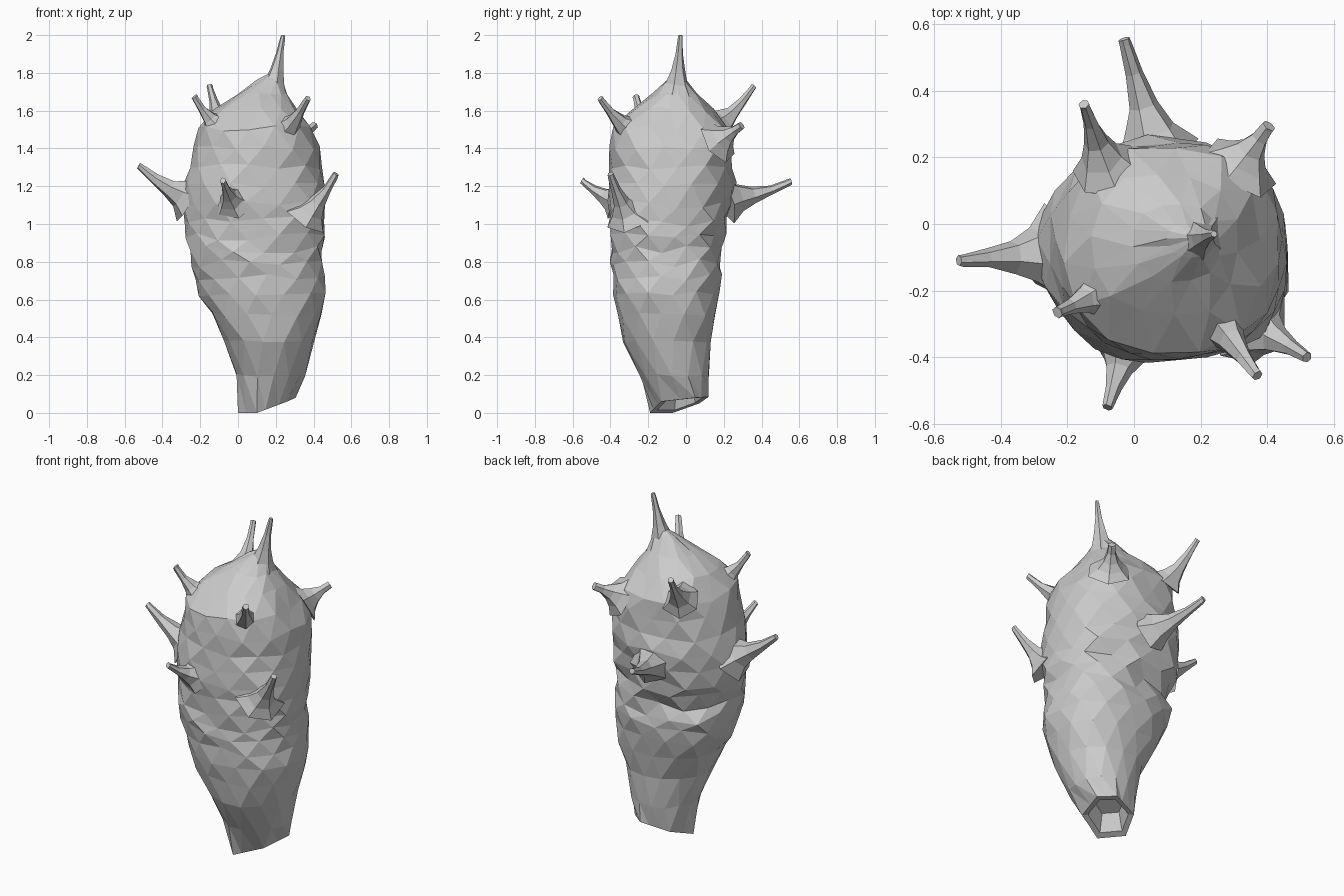
import bpy, bmesh, random
from math import sin, cos, pi, radians, exp
from mathutils import Vector

if "Cube" in bpy.data.objects:
    bpy.data.objects.remove(bpy.data.objects["Cube"])

random.seed(7)
N = 14

# z, xmin, xmax, ymin, ymax of the body silhouette
PROFILE = [
    (0.00, 0.00, 0.31, -0.19, 0.12),
    (0.20, -0.02, 0.355, -0.24, 0.135),
    (0.40, -0.09, 0.41, -0.34, 0.145),
    (0.60, -0.19, 0.465, -0.38, 0.17),
    (0.80, -0.25, 0.45, -0.395, 0.20),
    (1.00, -0.28, 0.455, -0.395, 0.205),
    (1.20, -0.275, 0.455, -0.40, 0.24),
    (1.40, -0.23, 0.43, -0.40, 0.235),
    (1.50, -0.20, 0.38, -0.38, 0.22),
    (1.60, -0.12, 0.31, -0.27, 0.15),
    (1.70, 0.01, 0.25, -0.16, 0.05),
    (1.76, 0.10, 0.23, -0.10, 0.00),
]

# Thorns: name, base on the body, tip, flare radius, tip radius, sag
SPIKES = [
    ("top_spike", (0.185, -0.05, 1.71), (0.24, -0.03, 2.0), 0.10, 0.010, 0.0),
    ("left_spike", (-0.27, -0.09, 1.15), (-0.525, -0.11, 1.31), 0.14, 0.017, 0.02),
    ("back_spike", (0.06, 0.24, 1.14), (-0.03, 0.555, 1.225), 0.13, 0.017, 0.02),
    ("upper_back_left_spike", (-0.09, 0.18, 1.54), (-0.15, 0.36, 1.73), 0.11, 0.017, 0.02),
    ("upper_back_right_spike", (0.33, 0.19, 1.45), (0.405, 0.295, 1.52), 0.13, 0.022, 0.0),
    ("right_front_spike", (0.37, -0.31, 1.06), (0.52, -0.40, 1.265), 0.13, 0.017, 0.02),
    ("upper_front_right_spike", (0.25, -0.29, 1.50), (0.37, -0.455, 1.665), 0.12, 0.018, 0.02),
    ("front_spike", (-0.03, -0.38, 1.14), (-0.08, -0.55, 1.23), 0.12, 0.017, 0.02),
    ("upper_left_spike", (-0.11, -0.21, 1.53), (-0.23, -0.265, 1.675), 0.11, 0.018, 0.02),
]


def extents(z):
    for a, b in zip(PROFILE, PROFILE[1:]):
        if z <= b[0]:
            t = (z - a[0]) / (b[0] - a[0])
            return [p + (q - p) * t for p, q in zip(a[1:], b[1:])]
    return PROFILE[-1][1:]


def body_point(z, ang):
    """Rounded-box section, flatter at the front left."""
    x0, x1, y0, y1 = extents(z)
    c, s = cos(ang), sin(ang)
    n = 2.1 if (c < 0 and s < 0) or z < 0.5 else 2.5
    r = 1.015 * (abs(c) ** n + abs(s) ** n) ** (-1 / n)
    # sunken folds round the back
    side = max(0, cos(ang - radians(130))) ** 2 + 0.5 * max(0, cos(ang - radians(40))) ** 2
    r *= 1 - 0.12 * side * exp(-((z - 0.87) / 0.07) ** 2)
    if z < 0.62:
        r *= 1 - 0.08 * max(0, cos(ang - radians(135))) * min(1, (0.62 - z) * 6)
    p = Vector(((x0 + x1) / 2 + c * r * (x1 - x0) / 2,
                (y0 + y1) / 2 + s * r * (y1 - y0) / 2, z))
    # skin swells toward each thorn
    for _, base, tip, *_ in SPIKES[1:]:
        base = Vector(base)
        axis = (Vector(tip) - base).normalized()
        p += axis * 0.035 * exp(-((p - base).length / 0.11) ** 2)
    return p


def finish(name, bm):
    bmesh.ops.recalc_face_normals(bm, faces=bm.faces)
    me = bpy.data.meshes.new(name)
    bm.to_mesh(me)
    bm.free()
    ob = bpy.data.objects.new(name, me)
    bpy.context.collection.objects.link(ob)


def bridge(bm, a, b, turn=None):
    """Join two rings by quads, or by triangles leaning one way or the other."""
    for i in range(len(a)):
        j = (i + 1) % len(a)
        if turn is None:
            bm.faces.new((a[i], a[j], b[j], b[i]))
        elif turn:
            bm.faces.new((a[i], a[j], b[j]))
            bm.faces.new((a[i], b[j], b[i]))
        else:
            bm.faces.new((a[i], a[j], b[i]))
            bm.faces.new((a[j], b[j], b[i]))


# Body: irregular faceted gourd on a tilted hexagonal rim
bm = bmesh.new()
corners = [Vector(c) for c in (
    (0.305, 0.05, 0.08), (0.22, 0.12, 0.085), (0.06, 0.07, 0.05),
    (0.00, -0.07, 0.0), (0.10, -0.19, 0.0), (0.26, -0.13, 0.06))]
rim = []
for i in range(N):
    f = i * 6 / N
    k = round(f) if abs(f - round(f)) < 0.22 else f
    k0 = int(k)
    rim.append(bm.verts.new(corners[k0 % 6].lerp(corners[(k0 + 1) % 6], k - k0)))
levels = [0.2, 0.38, 0.52, 0.63, 0.72, 0.79, 0.86, 0.93, 1.01, 1.1,
          1.2, 1.3, 1.4, 1.5, 1.6, 1.69, 1.76]
rings = [rim]
for li, z in enumerate(levels):
    ring = []
    for i in range(N):
        ang = 2 * pi * (i + (0.25 if li % 2 else -0.25)) / N
        p = body_point(z, ang)
        d = Vector((cos(ang), sin(ang), 0))
        back = 0.3 + 0.7 * max(0, cos(ang - radians(85)))
        rough = 0.008 + 0.022 * back * exp(-((z - 0.9) / 0.14) ** 2)
        if z < 0.4 or z > 1.65:
            rough = 0.004
        p += d * random.uniform(-rough, rough * 0.8)
        p.z += random.uniform(-1, 1) * min(0.025, rough * 2)
        ring.append(bm.verts.new(p))
    rings.append(ring)
for k, (a, b) in enumerate(zip(rings, rings[1:])):
    bridge(bm, a, b, k % 2 == 0)
top = bm.verts.new((0.19, -0.04, 1.81))
for i in range(N):
    bm.faces.new((rings[-1][i], rings[-1][(i + 1) % N], top))
# hollow in the base
mid = sum(corners, Vector()) / 6
lip = [bm.verts.new(mid + (v.co - mid) * 0.78 + Vector((0, 0, 0.005))) for v in rim]
pit = [bm.verts.new(mid + (v.co - mid) * 0.6 + Vector((0, 0, 0.10))) for v in rim]
bridge(bm, rim, lip)
bridge(bm, lip, pit)
bm.faces.new(pit)
bmesh.ops.remove_doubles(bm, verts=bm.verts, dist=0.0005)
finish("body", bm)


def spike(name, base, tip, flare, tip_r, sag, sides=6):
    """Six-sided thorn that flares into the body and curves toward its tip."""
    base, tip = Vector(base), Vector(tip)
    axis = (tip - base).normalized()
    u = axis.orthogonal().normalized()
    w = axis.cross(u)
    start = base - axis * 0.03
    bm = bmesh.new()
    prev = None
    for t, k in ((0, 1.0), (0.2, 0.6), (0.42, 0.36), (0.7, 0.2), (0.95, 0.14), (1, 0.1)):
        c = start.lerp(tip, t) - Vector((0, 0, sag * 4 * t * (1 - t)))
        r = max(tip_r, flare * k)
        ring = []
        for i in range(sides):
            a = 2 * pi * i / sides
            rr = r * random.uniform(0.9, 1.1)
            ring.append(bm.verts.new(c + (u * cos(a) + w * sin(a)) * rr))
        if prev:
            bridge(bm, prev, ring)
        else:
            bm.faces.new(ring)
        prev = ring
    bm.faces.new(prev)
    finish(name, bm)


for args in SPIKES:
    spike(*args)
